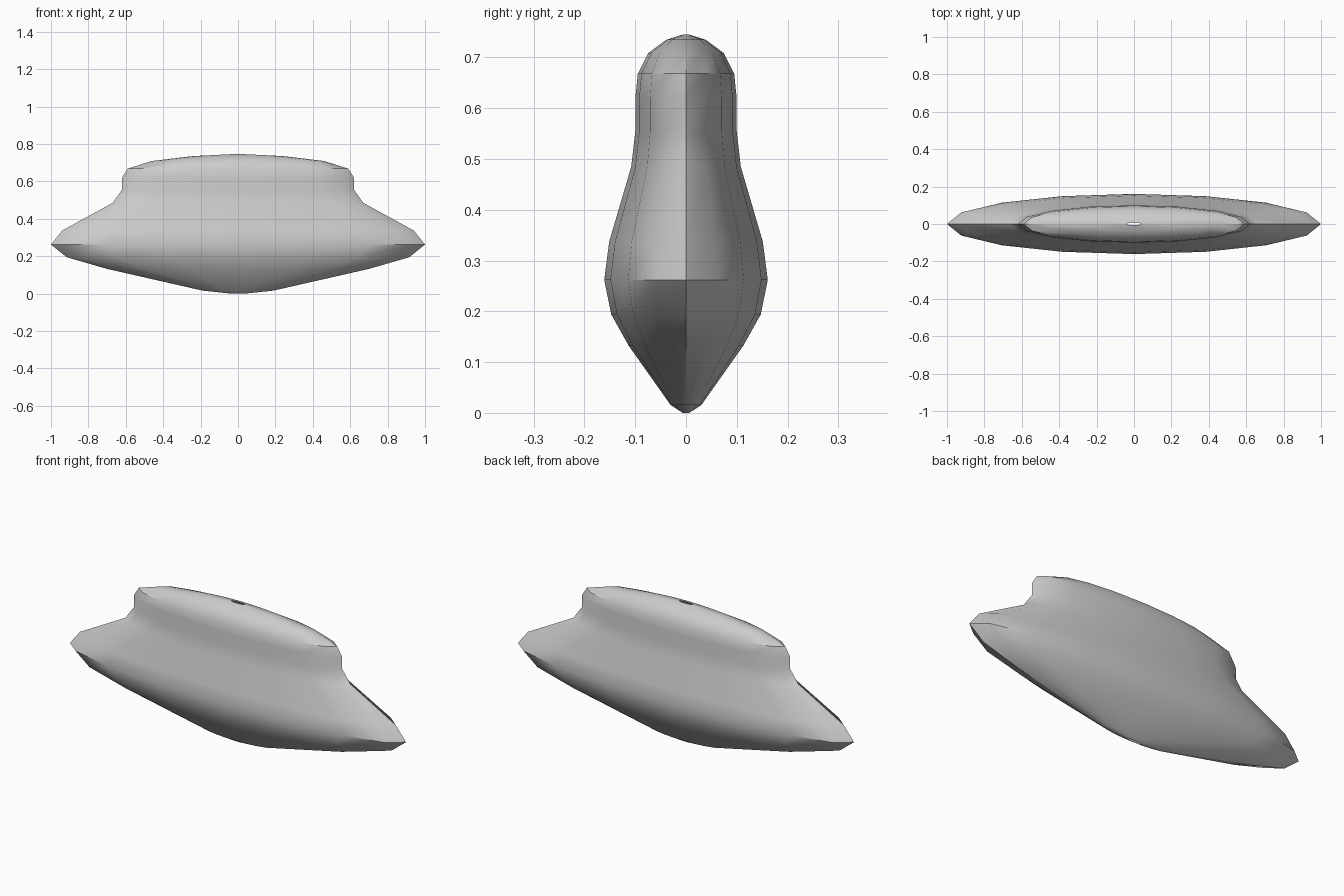
import bpy, bmesh, math

cube = bpy.data.objects.get("Cube")
if cube:
    bpy.data.objects.remove(cube, do_unlink=True)

SEGMENTS = 16
DEPTH = 0.161  # flattening of the lathed shape along y

# Radius and height, from the bottom opening to the top opening
PROFILE = [(0.04, 0.0), (0.19, 0.016), (0.7, 0.132), (0.915, 0.194),
           (1.0, 0.262), (0.94, 0.337), (0.67, 0.485), (0.62, 0.555),
           (0.62, 0.62), (0.59, 0.668), (0.46, 0.709), (0.24, 0.735),
           (0.04, 0.745)]


def make_material(name, color):
    mat = bpy.data.materials.new(name)
    mat.use_nodes = True
    mat.diffuse_color = color
    mat.node_tree.nodes["Principled BSDF"].inputs["Base Color"].default_value = color
    return mat


def lathe(name, profile, mat):
    bm = bmesh.new()
    rings = []
    for radius, z in profile:
        angles = [math.tau * i / SEGMENTS for i in range(SEGMENTS)]
        rings.append([bm.verts.new((radius * math.cos(a), DEPTH * radius * math.sin(a), z))
                      for a in angles])
    for low, high in zip(rings, rings[1:]):
        for i in range(SEGMENTS):
            j = (i + 1) % SEGMENTS
            bm.faces.new((low[i], low[j], high[j], high[i]))
    mesh = bpy.data.meshes.new(name)
    bm.to_mesh(mesh)
    bm.free()
    mesh.materials.append(mat)
    obj = bpy.data.objects.new(name, mesh)
    bpy.context.collection.objects.link(obj)
    return obj


# Flattened hollow body, open at both ends
body = lathe("flattened_body", PROFILE, make_material("light_grey", (0.6, 0.6, 0.6, 1)))
bpy.ops.object.select_all(action="DESELECT")
body.select_set(True)
bpy.context.view_layer.objects.active = body
bpy.ops.object.shade_smooth_by_angle(angle=math.radians(30))
